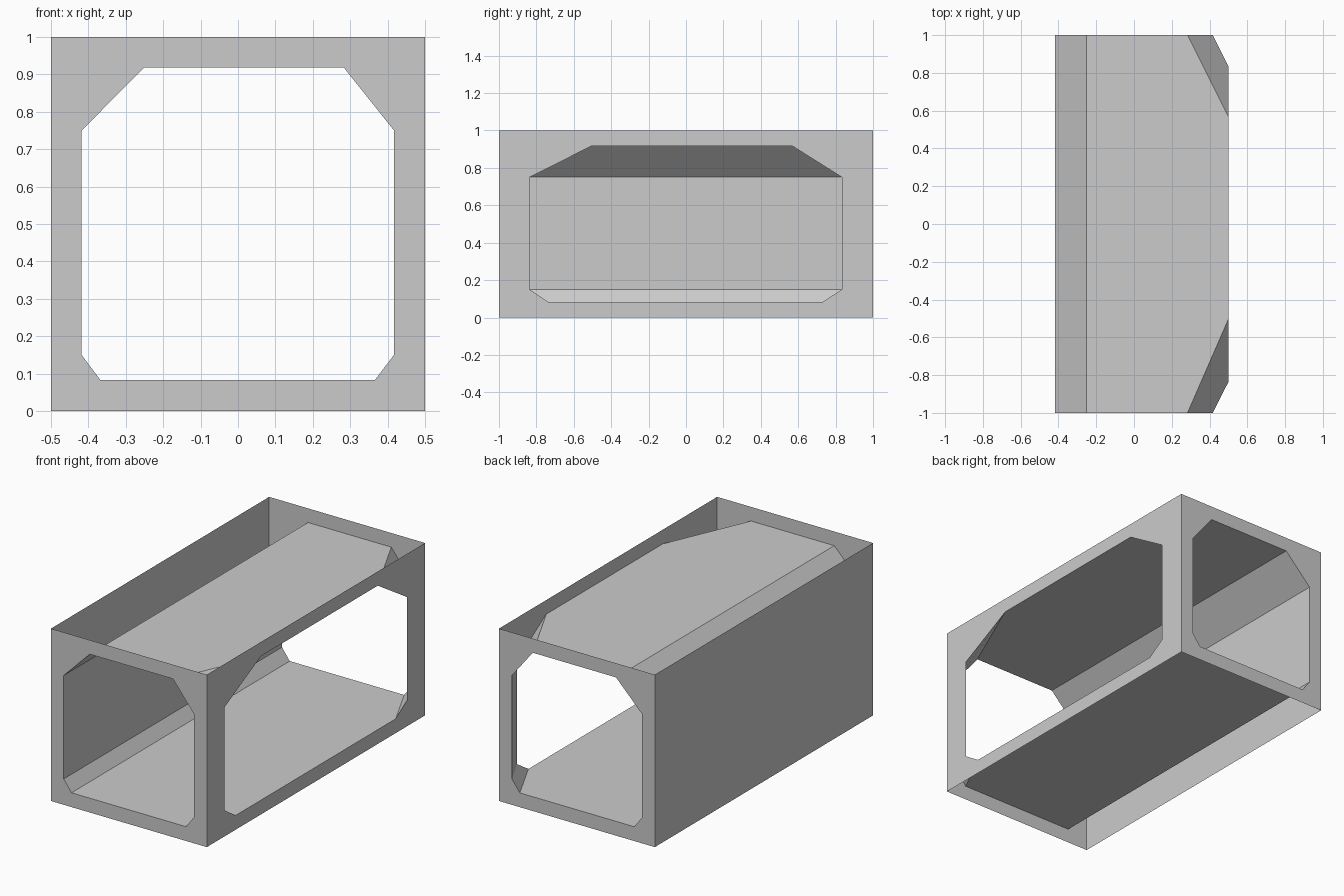
import bpy

if "Cube" in bpy.data.objects:
    bpy.data.objects.remove(bpy.data.objects["Cube"])

X, Y, H = 0.5, 1.0, 1.0                    # outer half sizes and height
ZS = (0.083, 0.15, 0.75, 0.918)            # floor, lower bend, upper bend, ceiling


def make(name, verts, faces):
    me = bpy.data.meshes.new(name)
    me.from_pydata(verts, [], faces)
    me.update()
    ob = bpy.data.objects.new(name, me)
    bpy.context.collection.objects.link(ob)
    return ob


def opening(left, right):
    """Eight-sided opening, anticlockwise, two points per outer corner.
    left/right give the side position at each height in ZS."""
    l, r = list(zip(left, ZS)), list(zip(right, ZS))
    return [l[1], l[0], r[0], r[1], r[2], r[3], l[3], l[2]]


def framed_wall(name, half, hole, place):
    """Rectangular wall with a chamfered opening."""
    corners = [(-half, 0), (half, 0), (half, H), (-half, H)]
    faces = []
    for c in range(4):
        a, b = 4 + 2 * c, 5 + 2 * c
        n = (c + 1) % 4
        faces += [(c, b, a), (c, n, 4 + 2 * n, b)]
    make(name, [place(*p) for p in corners + hole], faces)


# Opening side positions at the four heights
end_left = (-0.368, -0.418, -0.418, -0.251)
end_right = (0.366, 0.417, 0.417, 0.283)
side_front = (-0.736, -0.836, -0.836, -0.503)
side_back = (0.73, 0.834, 0.834, 0.567)

# Outer walls
end_hole = opening(end_left, end_right)
framed_wall("front_wall", X, end_hole, lambda u, z: (u, -Y, z))
framed_wall("back_wall", X, end_hole, lambda u, z: (u, Y, z))
framed_wall("right_wall", Y, opening(side_front, side_back), lambda u, z: (X, u, z))
make("left_wall", [(-X, -Y, 0), (-X, Y, 0), (-X, Y, H), (-X, -Y, H)], [(0, 3, 2, 1)])
for nm in ("back_wall",):
    bpy.data.objects[nm].data.flip_normals()

# Inner lining: a six-point outline at each height
rings = []
for i, z in enumerate(ZS):
    rings += [(end_left[i], -Y, z), (end_right[i], -Y, z), (X, side_front[i], z),
              (X, side_back[i], z), (end_right[i], Y, z), (end_left[i], Y, z)]
make("floor", rings[:6], [range(6)])
make("ceiling", rings[18:], [range(5, -1, -1)])
for name, a, b in (("front_post", 1, 2), ("back_post", 3, 4), ("inner_left_wall", 5, 0)):
    strip = [rings[6 * i + k] for i in range(4) for k in (a, b)]
    make(name, strip, [(2 * i, 2 * i + 2, 2 * i + 3, 2 * i + 1) for i in range(3)])
